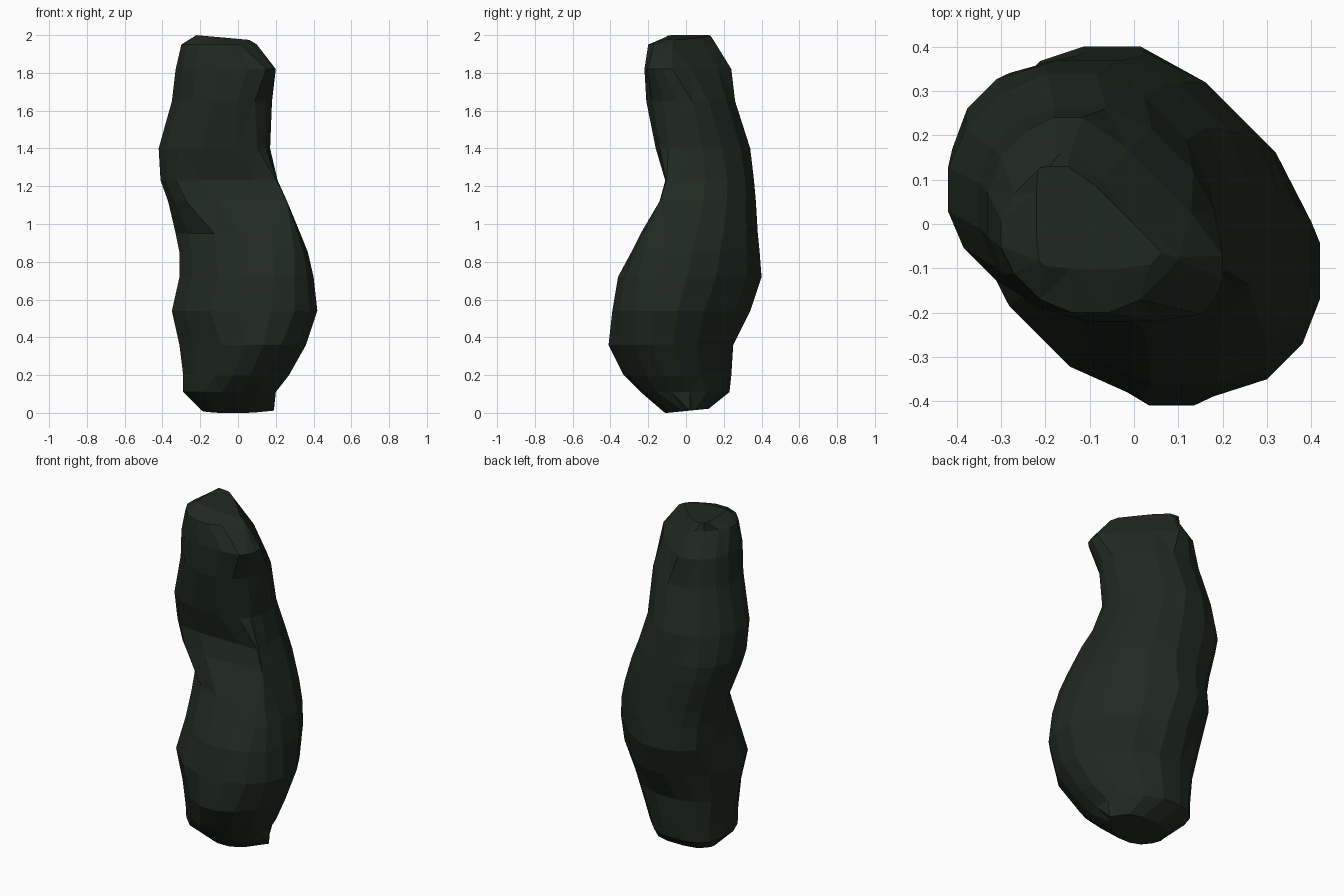
import bpy
import bmesh
from math import cos, sin, pi
from mathutils import Vector

default = bpy.data.objects.get("Cube")
if default:
    bpy.data.objects.remove(default, do_unlink=True)

SIDES = 8
CUT = 0.25  # how far along each side its corners are trimmed

# Cross-sections from bottom to top, in hundredths of a unit: height, then the
# reach of the body in eight directions, going round from +x towards +y
SECTIONS = [
    (1, (19, 15, 12, 17, 19, 15, 11, 12)),
    (11, (20, 19, 23, 30, 29, 27, 24, 23)),
    (20, (27, 21, 24, 30, 29, 28, 33, 31)),
    (36, (36, 25, 25, 31, 31, 30, 41, 42)),
    (54, (42, 31, 34, 35, 35, 33, 39, 46)),
    (72, (40, 34, 40, 41, 31, 28, 36, 44)),
    (85, (37, 34, 39, 40, 31, 24, 29, 40)),
    (95, (33, 33, 38, 41, 33, 21, 24, 36)),
    (112, (26, 30, 37, 44, 37, 27, 14, 28)),
    (123, (21, 27, 36, 45, 41, 29, 11, 22)),
    (140, (17, 22, 34, 42, 42, 31, 16, 17)),
    (165, (18, 18, 26, 35, 35, 29, 21, 19)),
    (182, (20, 11, 24, 32, 33, 29, 22, 25)),
    (195, (10, 2, 16, 24, 30, 27, 20, 13)),
    (198, (6, 0, 13, 24, 22, 21, 10, 9)),
]


def corner(reach, i):
    """Meeting point of side i and the next side of a section."""
    a, b = 2 * pi * i / SIDES, 2 * pi * (i + 1) / SIDES
    p, q = reach[i % SIDES], reach[(i + 1) % SIDES]
    det = sin(b - a)
    return Vector(((p * sin(b) - q * sin(a)) / det,
                   (q * cos(a) - p * cos(b)) / det))


def section_points(reach):
    """Outline of a section with every corner trimmed."""
    points = []
    for i in range(SIDES):
        start, end = corner(reach, i - 1), corner(reach, i)
        points += [start.lerp(end, CUT), end.lerp(start, CUT)]
    return points


def flat_material(name, colour):
    mat = bpy.data.materials.new(name)
    mat.use_nodes = True
    mat.diffuse_color = colour
    mat.node_tree.nodes["Principled BSDF"].inputs["Base Color"].default_value = colour
    return mat


# Lumpy body: loft the sections, leaning the end caps a little
bm = bmesh.new()
rings = []
for level, (height, reach) in enumerate(SECTIONS):
    ring = []
    for p in section_points(reach):
        lean = 0
        if level == 0:
            lean = 0.1 * p.y
        elif level == len(SECTIONS) - 1:
            lean = -0.09 * p.x
        ring.append(bm.verts.new(Vector((p.x, p.y, height + lean)) / 100))
    rings.append(ring)

# Facets: split each panel along its shorter diagonal
for low, high in zip(rings, rings[1:]):
    for i in range(len(low)):
        j = (i + 1) % len(low)
        a, b, c, d = low[i], low[j], high[j], high[i]
        if (a.co - c.co).length < (b.co - d.co).length:
            bm.faces.new((a, b, c))
            bm.faces.new((a, c, d))
        else:
            bm.faces.new((a, b, d))
            bm.faces.new((b, c, d))
bm.faces.new(list(reversed(rings[0])))
bm.faces.new(rings[-1])
bmesh.ops.recalc_face_normals(bm, faces=bm.faces[:])

mesh = bpy.data.meshes.new("lumpy_body")
bm.to_mesh(mesh)
bm.free()
mesh.materials.append(flat_material("dark green", (0.014, 0.023, 0.015, 1)))
body = bpy.data.objects.new("lumpy_body", mesh)
bpy.context.collection.objects.link(body)
